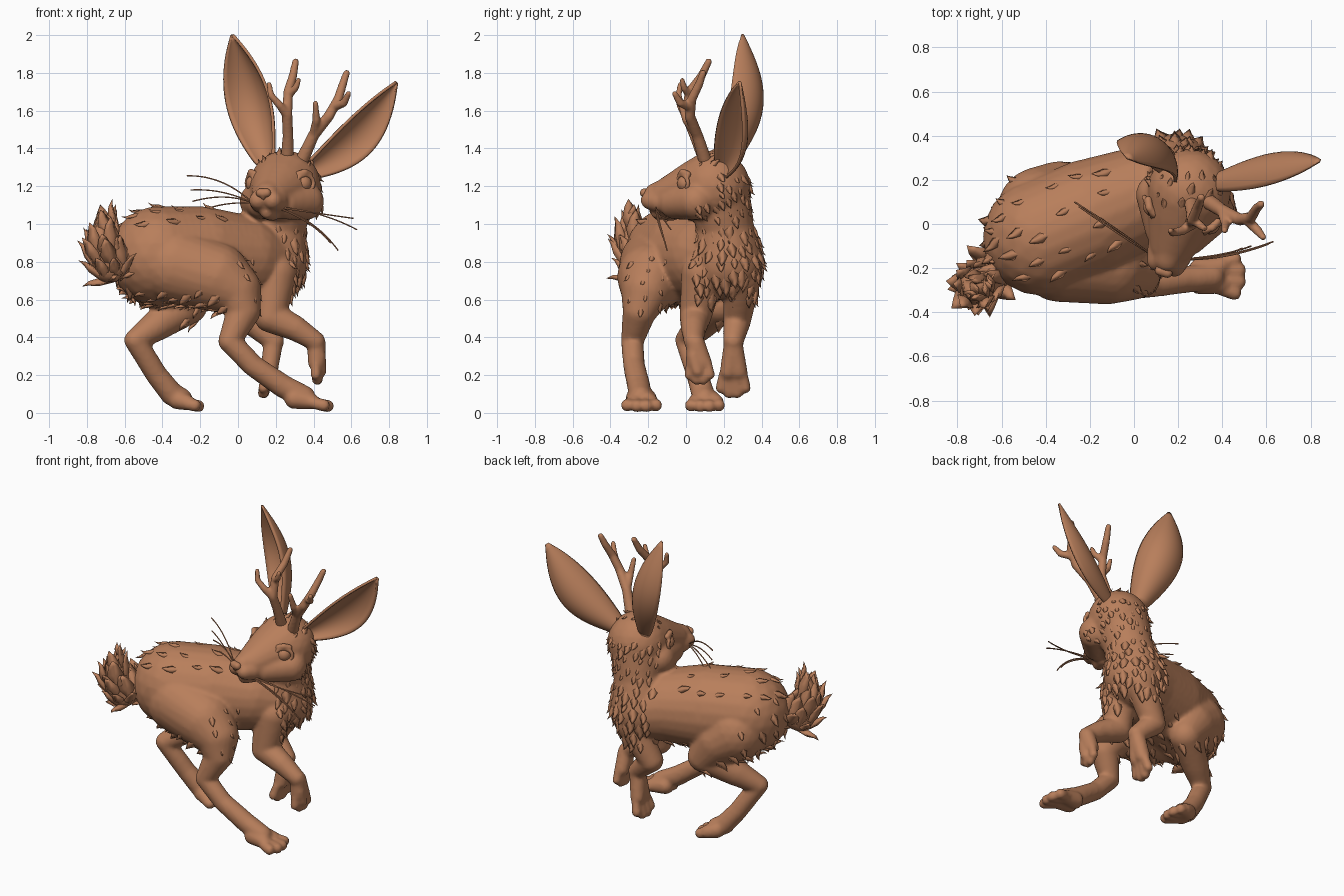
import bpy, bmesh, math, random
from mathutils import Vector as V

if "Cube" in bpy.data.objects:
    bpy.data.objects.remove(bpy.data.objects["Cube"])

random.seed(4)
fur = bpy.data.materials.new("brown_fur")
fur.diffuse_color = (0.48, 0.21, 0.105, 1)
fur.use_nodes = True
fur.node_tree.nodes["Principled BSDF"].inputs["Base Color"].default_value = fur.diffuse_color

# Template ball copied along every limb
tmp = bmesh.new()
bmesh.ops.create_icosphere(tmp, subdivisions=3, radius=1)
tmp.verts.index_update()
BALL_V = [tuple(v.co) for v in tmp.verts]
BALL_F = [tuple(v.index for v in f.verts) for f in tmp.faces]
tmp.free()


def add(name, data, mods=()):
    """Make an object, bake its modifiers to a mesh and shade it smooth."""
    ob = bpy.data.objects.new(name, data)
    bpy.context.collection.objects.link(ob)
    if mods or data.id_type == 'CURVE':
        for kind, props in mods:
            m = ob.modifiers.new(kind, kind)
            for k, v in props.items():
                setattr(m, k, v)
        deps = bpy.context.evaluated_depsgraph_get()
        mesh = bpy.data.meshes.new_from_object(ob.evaluated_get(deps))
        bpy.data.objects.remove(ob)
        ob = bpy.data.objects.new(name, mesh)
        bpy.context.collection.objects.link(ob)
    mesh = ob.data
    mesh.materials.clear()
    mesh.materials.append(fur)
    mesh.polygons.foreach_set("use_smooth", [True] * len(mesh.polygons))
    return ob


def to_mesh(bm, name):
    me = bpy.data.meshes.new(name)
    bm.to_mesh(me)
    bm.free()
    return me


def chain(balls, *pts):
    """Limb: overlapping balls along a path of (x, y, z, radius)."""
    for a, b in zip(pts, pts[1:]):
        pa, pb, r = V(a[:3]), V(b[:3]), min(a[3], b[3])
        n = max(1, math.ceil((pb - pa).length / ((0.15 if r > .1 else 0.3) * r)))
        balls += [(*pa.lerp(pb, i / n), a[3] + (b[3] - a[3]) * i / n) for i in range(n + 1)]


def toes(balls, base, along, side, gap, r):
    """Four toes fanned across a paw."""
    for k in (-1.5, -.5, .5, 1.5):
        p = V(base) + V(side) * gap * k * .8
        q = V(base) + V(along) * (1.0 if abs(k) < 1 else 0.72) + V(side) * gap * k
        chain(balls, (*p, r * .9), (*q, r))


def fused(name, balls, voxel, smooth):
    """Melt all balls into one smooth skin."""
    verts, faces = [], []
    for x, y, z, r in balls:
        o = len(verts)
        verts += [(x + r * a, y + r * b, z + r * c) for a, b, c in BALL_V]
        faces += [(a + o, b + o, c + o) for a, b, c in BALL_F]
    me = bpy.data.meshes.new(name)
    me.from_pydata(verts, [], faces)
    return add(name, me, [("REMESH", dict(mode='VOXEL', voxel_size=voxel)),
                          ("SMOOTH", dict(factor=0.5, iterations=smooth))])


def tuft(bm, p, n, flow, length, width):
    """Flattened leaf-shaped lock of fur."""
    d = (flow - n * flow.dot(n)).normalized()
    s = n.cross(d)
    d = (d + n * 0.2).normalized()
    rings = []
    for t, w in ((-0.15, 0.6), (0.35, 1.0), (0.75, 0.55)):
        c = p + d * length * t - n * 0.008
        h = width * w * 0.25
        rings.append([bm.verts.new(c + o) for o in (s * width * w * .5, n * h, -s * width * w * .5, -n * h)])
    tip = bm.verts.new(p + d * length + n * length * 0.04)
    for i in range(4):
        j = (i + 1) % 4
        for a, b in zip(rings, rings[1:]):
            bm.faces.new((a[i], a[j], b[j], b[i]))
        bm.faces.new((rings[-1][i], rings[-1][j], tip))


def fur_patch(name, skin, rule, flow, spacing, length, width):
    """Scatter locks over the points chosen by a rule, kept a spacing apart."""
    bm, used = bmesh.new(), []
    for p, n in skin:
        if rule(p, n) and all((p - q).length_squared > spacing ** 2 for q in used):
            used.append(p)
            k = random.uniform(0.8, 1.25)
            jitter = V([random.uniform(-.2, .2) for _ in range(3)])
            tuft(bm, p, n, V(flow) + jitter, length * k, width * k)
    bmesh.ops.recalc_face_normals(bm, faces=bm.faces)
    add(name, to_mesh(bm, name))


def samples(ob, count):
    """Random surface points with normals."""
    faces = ob.data.polygons
    picks = random.sample(range(len(faces)), min(count, len(faces)))
    return [(faces[i].center.copy(), faces[i].normal.copy()) for i in picks]


# Head frame: side, forward, up around the skull centre
HC, SIDE, FWD = V((0.25, 0.15, 1.2)), V((0.95, -0.3, 0)), V((-0.3, -0.95, 0))


def head(s, f, u):
    return HC + SIDE * s + FWD * f + V((0, 0, u))


# Torso, neck and head
b = []
chain(b, (-0.42, -0.06, .83, .265), (-0.2, .03, .83, .265), (0.02, .12, .82, .23), (.17, .21, .79, .185))
chain(b, (.18, .22, .8, .19), (.21, .21, .98, .15), (.24, .17, 1.17, .17))
chain(b, (*head(0, 0, 0), .19), (*head(0, .08, -.02), .168), (*head(0, .25, -.055), .105))
chain(b, (*head(0, .25, -.04), .09), (*head(0, .32, -.05), .07))
for k in (-1, 1):
    chain(b, (*head(.045 * k, .29, -.08), .06), (*head(.04 * k, .345, -.075), .05))
    chain(b, (*head(.13 * k, .06, -.08), .1), (*head(.06 * k, .2, -.09), .085))
chain(b, (*head(0, .24, -.13), .055), (*head(0, .315, -.135), .04))
# Near hind leg
chain(b, (-.33, -.15, .78, .205), (-.12, -.18, .72, .185), (-.01, -.21, .65, .135), (.03, -.245, .54, .09),
      (-.045, -.285, .38, .06), (.08, -.275, .25, .058), (.24, -.25, .14, .062), (.35, -.24, .085, .06))
chain(b, (.3, -.265, .075, .055), (.39, -.275, .06, .042))
chain(b, (.3, -.21, .075, .055), (.39, -.19, .06, .042))
toes(b, (.4, -.235, .052), (.075, 0, -.016), (0, 1, 0), .051, .034)
# Far hind leg
chain(b, (-.42, .06, .75, .2), (-.34, .13, .69, .155), (-.26, .18, .57, .1), (-.42, .08, .47, .085),
      (-.545, .0, .385, .058), (-.43, .06, .2, .058), (-.35, .09, .1, .062), (-.3, .1, .075, .058))
for y in (.075, .13):
    chain(b, (-.32, y, .07, .052), (-.27, y + (y - .1), .055, .042))
toes(b, (-.28, .1, .05), (.07, 0, -.014), (0, 1, 0), .049, .034)
# Forelegs
chain(b, (.2, .09, .74, .115), (.17, .05, .51, .085), (.3, .04, .45, .068), (.41, .04, .38, .052))
for y in (.045, .09):
    chain(b, (.415, .05, .37, .05), (.415, y, .27, .046))
toes(b, (.42, .068, .27), (-.0, .005, -.095), (.15, 1, 0), .036, .028)
chain(b, (.43, .04, .3, .036), (.44, .06, .22, .03))
chain(b, (.2, .3, .72, .1), (.07, .27, .49, .075), (.19, .25, .38, .055))
for y in (.225, .28):
    chain(b, (.185, .25, .36, .052), (.165, y, .22, .046))
toes(b, (.16, .25, .2), (-.025, 0, -.095), (.1, 1, 0), .043, .03)
skin = samples(fused("body", b, 0.0125, 3), 10000)

# Tail
b = []
chain(b, (-.6, -.19, .82, .08), (-.68, -.26, .77, .085), (-.71, -.285, .87, .085), (-.69, -.29, .98, .04))
tail_skin = samples(fused("tail", b, 0.014, 4), 1200)

# Antlers
b = []
chain(b, (.26, .1, 1.34, .036), (.265, .05, 1.46, .029), (.26, .0, 1.58, .028), (.265, .02, 1.7, .025),
      (.29, .08, 1.78, .023), (.305, .12, 1.86, .018))
chain(b, (.26, .0, 1.58, .027), (.22, -.03, 1.63, .021), (.175, -.04, 1.68, .018), (.165, -.03, 1.74, .014))
chain(b, (.265, .02, 1.68, .022), (.305, -.01, 1.72, .018), (.32, -.02, 1.76, .014))
chain(b, (.34, .1, 1.34, .036), (.4, .06, 1.47, .03), (.48, .02, 1.57, .028), (.53, .03, 1.66, .025),
      (.555, .07, 1.74, .022), (.575, .09, 1.8, .018))
chain(b, (.4, .06, 1.47, .026), (.415, .0, 1.55, .021), (.41, -.03, 1.64, .015))
chain(b, (.51, .02, 1.62, .024), (.56, -.03, 1.64, .021), (.585, -.06, 1.69, .015))
fused("antlers", b, 0.009, 2)


# Ears: cupped leaves whose spine sags along a given vector
def ear(name, base, tip, facing, half, cup, sag):
    base, tip, sag = V(base), V(tip), V(sag)
    a = (tip - base).normalized()
    n = V(facing)
    n = (n - a * n.dot(a)).normalized()
    s = a.cross(n)
    bm, rows = bmesh.new(), []
    for i in range(25):
        t = i / 24
        w = half * (0.35 * (1 - t) ** 3 + math.sin(math.pi * t ** 1.05) ** 0.85) if t < 1 else 0.006
        row = []
        for j in range(17):
            v = j / 8 - 1
            bow = cup * w * v * v + 0.25 * w * (1 - t) ** 3 * v ** 4
            spine = base.lerp(tip, t) + sag * math.sin(math.pi * t)
            row.append(bm.verts.new(spine + s * w * v * (1 - 0.12 * v * v) + n * bow))
        rows.append(row)
    for p, q in zip(rows, rows[1:]):
        for j in range(16):
            bm.faces.new((p[j], p[j + 1], q[j + 1], q[j]))
    add(name, to_mesh(bm, name), [("SOLIDIFY", dict(thickness=0.016, offset=0))])


ear("left_ear", (.17, .25, 1.32), (-.03, .3, 2.0), (-.5, -.8, 0), .145, .6, (.03, .11, 0))
ear("right_ear", (.35, .21, 1.28), (.84, .285, 1.75), (.5, -.8, -.25), .13, .55, (.01, .05, -.03))

# Eyes with lids and brows, then nose
for k, label in ((-1, "left"), (1, "right")):
    out = (SIDE * k * .76 + FWD * .65).normalized()
    c = head(.142 * k, .122, .015)
    across, up = out.cross(V((0, 0, 1))), V((0, 0, 1))
    fused(label + "_eye", [(*(c - out * .008), .046)], 0.007, 1)
    b = []
    arc = [i * math.pi / 9 for i in range(19)]
    chain(b, *[(*(c + out * .012 + across * .054 * math.cos(t) + up * .043 * math.sin(t)), .012) for t in arc])
    chain(b, *[(*(c + out * (.01 - .01 * i * i) + across * .035 * i + up * (.06 - .012 * i * i)), .018)
               for i in (-1, 0, 1)])
    fused(label + "_eyelid", b, 0.007, 2)
b = []
chain(b, (*head(-.018, .385, -.035), .024), (*head(.018, .385, -.035), .024))
chain(b, (*head(0, .39, -.04), .02), (*head(0, .385, -.065), .01))
fused("nose", b, 0.007, 2)

# Whiskers
cu = bpy.data.curves.new("whiskers", 'CURVE')
cu.dimensions, cu.bevel_depth, cu.bevel_resolution = '3D', 0.0038, 1
left, right = (.08, -.14, 1.11), (.19, -.16, 1.09)
for path in [(left, (-.08, -.02, 1.26), (-.27, .1, 1.255)), (left, (-.08, -.04, 1.19), (-.25, .08, 1.18)),
             (left, (-.06, -.03, 1.17), (-.24, .08, 1.12)), (left, (-.05, -.05, 1.12), (-.17, .04, 1.08)),
             (right, (.42, -.16, 1.08), (.63, -.08, .97)), (right, (.4, -.17, 1.06), (.61, -.09, 1.03)),
             (right, (.4, -.15, 1.04), (.53, -.1, .86)), (right, (.38, -.16, 1.03), (.49, -.11, .9))]:
    sp = cu.splines.new('NURBS')
    sp.points.add(2)
    for pt, co in zip(sp.points, path):
        pt.co = (*co, 1)
    sp.order_u, sp.use_endpoint_u, sp.resolution_u = 3, True, 8
add("whiskers", cu)

# Fur locks
fur_patch("chest_ruff", skin, lambda p, n: .62 < p.z < 1.0 and p.x > .04 and p.y > .04 and p.x + p.y > .22
          and n.z > -.8, (0, 0, -1), .05, .08, .052)
fur_patch("cheek_fur", skin, lambda p, n: 1.04 < p.z < 1.28 and p.x > .06 and (p.y > .17 or (p.z < 1.12 and p.y > .03)),
          (.15, .4, -.9), .046, .06, .04)
fur_patch("crown_fur", skin, lambda p, n: p.z > 1.3 and .05 < p.y < .2, (.1, .6, .5), .06, .06, .035)
fur_patch("back_fur", skin, lambda p, n: 1.0 < p.z < 1.12 and n.z > .6 and p.x < -.02, (-.9, -.4, .1), .11, .09, .045)
fur_patch("belly_fur", skin, lambda p, n: .48 < p.z < .66 and n.z < -.4 and -.62 < p.x < 0,
          (-.6, -.2, -.7), .075, .08, .045)
fur_patch("rump_fur", skin, lambda p, n: .58 < p.z < 1 and n.x < -.6 and p.x < -.5, (-.3, 0, -.9), .1, .08, .045)
fur_patch("haunch_fur", skin, lambda p, n: .55 < p.z < .85 and n.x > .55 and p.x < .2 and p.y < -.1,
          (0, 0, -1), .075, .06, .035)
fur_patch("tail_fur", tail_skin, lambda p, n: p.x < -.6, (-.25, -.1, .9), .052, .13, .085)
